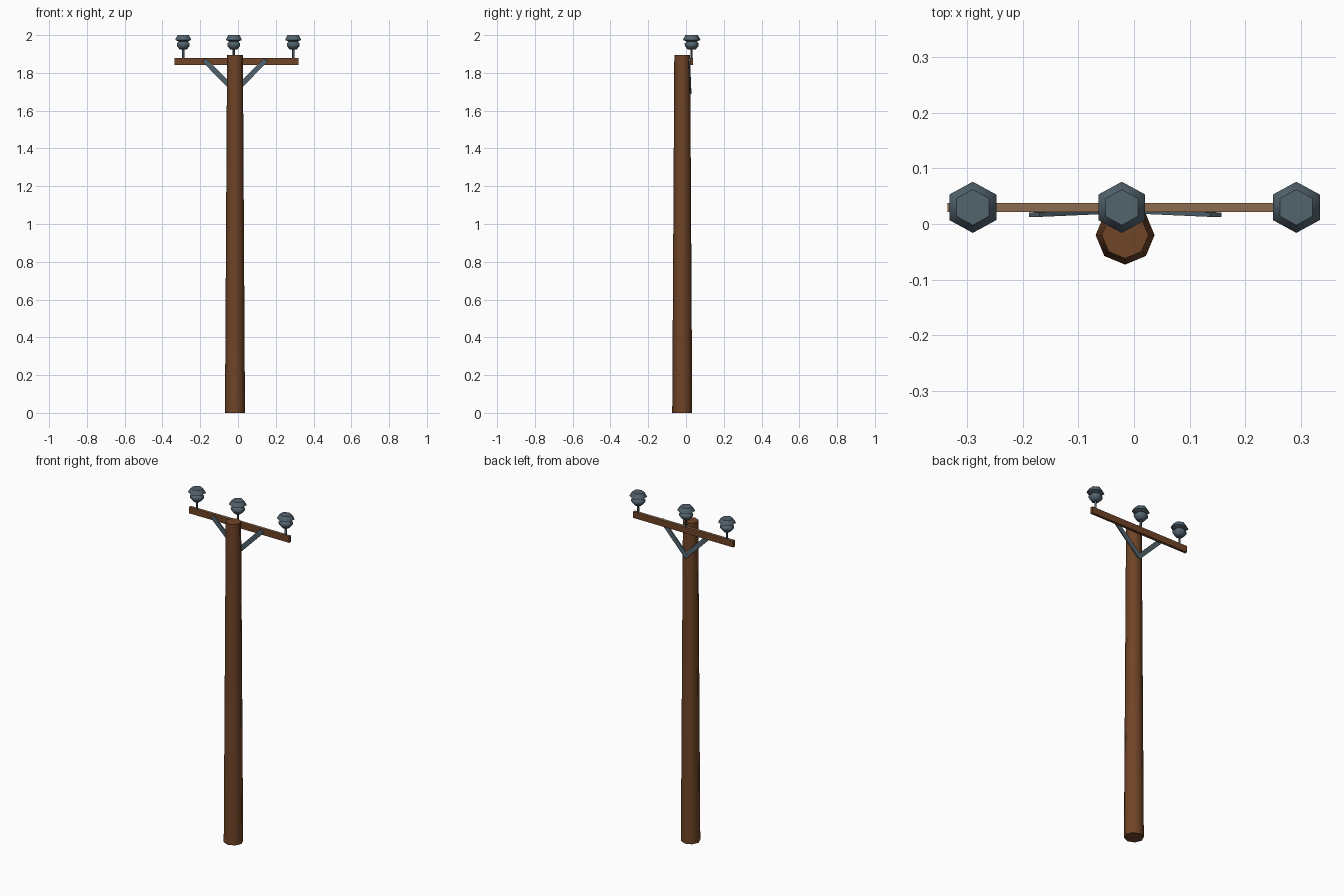
import bpy
import bmesh
import math
from mathutils import Matrix, Vector

cube = bpy.data.objects.get("Cube")
if cube:
    bpy.data.objects.remove(cube, do_unlink=True)


def material(name, colour):
    mat = bpy.data.materials.new(name)
    mat.use_nodes = True
    mat.diffuse_color = (*colour, 1)
    mat.node_tree.nodes["Principled BSDF"].inputs["Base Color"].default_value = (*colour, 1)
    return mat


wood = material("brown wood", (0.16, 0.058, 0.02))
pale_wood = material("weathered wood", (0.27, 0.15, 0.08))
metal = material("blue grey metal", (0.085, 0.125, 0.155))


def finish(name, bm, mats, smooth_angle=None):
    bmesh.ops.recalc_face_normals(bm, faces=bm.faces)
    mesh = bpy.data.meshes.new(name)
    bm.to_mesh(mesh)
    bm.free()
    obj = bpy.data.objects.new(name, mesh)
    bpy.context.collection.objects.link(obj)
    for mat in mats:
        mesh.materials.append(mat)
    if smooth_angle:
        bpy.ops.object.select_all(action="DESELECT")
        obj.select_set(True)
        bpy.context.view_layer.objects.active = obj
        bpy.ops.object.shade_smooth_by_angle(angle=math.radians(smooth_angle))
    return obj


def turned(name, profile, sides, centre, mat, start=0.0, x_scale=1.0):
    """Stack rings of (radius, height) and cap both ends."""
    bm = bmesh.new()
    rings = []
    for radius, z in profile:
        angles = [start + math.tau * i / sides for i in range(sides)]
        rings.append([bm.verts.new((centre[0] + x_scale * radius * math.cos(a),
                                    centre[1] + radius * math.sin(a), z)) for a in angles])
    for low, high in zip(rings, rings[1:]):
        for i in range(sides):
            j = (i + 1) % sides
            bm.faces.new((low[i], low[j], high[j], high[i]))
    bm.faces.new(rings[0])
    bm.faces.new(rings[-1])
    return finish(name, bm, [mat], 60)


def box(bm, size, matrix):
    bmesh.ops.create_cube(bm, size=1, matrix=matrix @ Matrix.Diagonal((*size, 1)))


# Tapered eight-sided pole
POLE = (-0.016, -0.02)
turned("pole", [(0.053, 0), (0.042, 1.895)], 8, POLE, wood)

# Crossarm behind the pole, with a weathered top face
bm = bmesh.new()
box(bm, (0.655, 0.016, 0.038), Matrix.Translation((-0.008, 0.03, 1.861)))
arm = finish("crossarm", bm, [wood, pale_wood])
for face in arm.data.polygons:
    face.material_index = int(face.normal.z > 0.9)

# Flat diagonal braces meeting behind the pole
for side, sign in (("left", 1), ("right", -1)):
    outer = Vector((POLE[0] + sign * 0.158, 0.017, 1.863))
    inner = Vector((POLE[0], 0.024, 1.704))
    along = (outer - inner).normalized()
    across = along.cross(Vector((0, 1, 0))).normalized()
    depth = across.cross(along)
    turn = Matrix((along, across, depth)).transposed().to_4x4()
    bm = bmesh.new()
    box(bm, ((outer - inner).length + 0.016, 0.027, 0.008),
        Matrix.Translation((outer + inner) / 2) @ turn)
    finish(side + "_brace", bm, [metal])

# Six-sided insulators: bulb, neck and flared cap on a thin pin
INSULATOR = [(0.022, 1.925), (0.036, 1.942), (0.037, 1.956), (0.026, 1.966),
             (0.046, 1.974), (0.043, 1.982), (0.032, 2.0)]
for place, x in (("right", -0.29), ("middle", -0.022), ("left", 0.292)):
    spot = (x, 0.03)
    turned(place + "_pin", [(0.006, 1.875), (0.006, 1.93)], 6, spot, metal)
    turned(place + "_insulator", INSULATOR, 6, spot, metal, math.pi / 6, 1.06)
